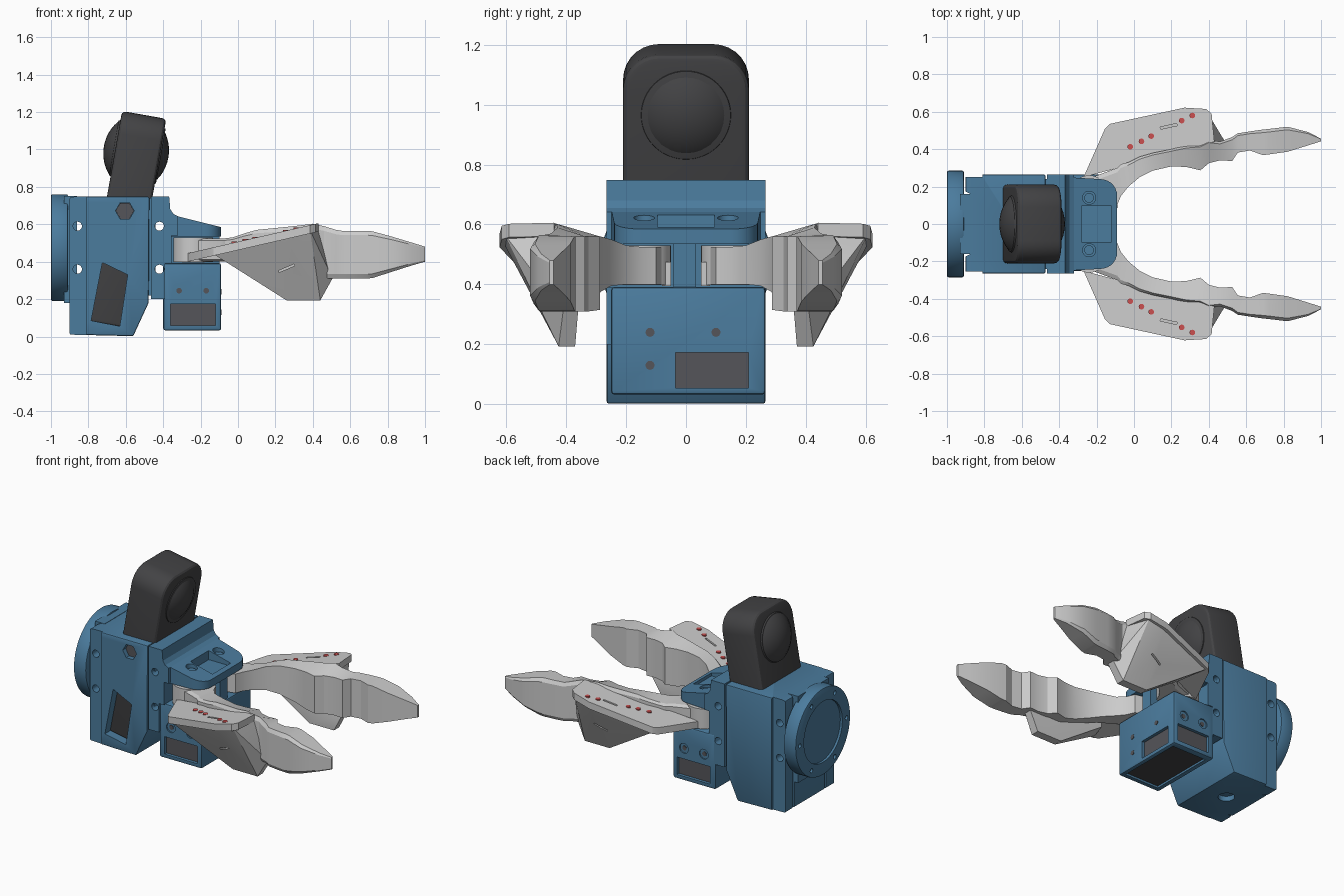
import bpy, bmesh, math
from mathutils import Vector, Matrix

if "Cube" in bpy.data.objects:
    bpy.data.objects.remove(bpy.data.objects["Cube"])


def material(name, rgb):
    m = bpy.data.materials.new(name)
    m.diffuse_color = (*rgb, 1)
    m.use_nodes = True
    m.node_tree.nodes["Principled BSDF"].inputs["Base Color"].default_value = m.diffuse_color
    return m


BLUE = material("blue", (0.07, 0.2, 0.34))
DARK = material("dark", (0.055, 0.055, 0.058))
SLATE = material("slate", (0.09, 0.09, 0.1))
RED = material("red", (0.6, 0.08, 0.08))


def activate(o):
    bpy.ops.object.select_all(action='DESELECT')
    o.select_set(True)
    bpy.context.view_layer.objects.active = o


def modify(o, kind, **props):
    m = o.modifiers.new(kind.lower(), kind)
    for k, v in props.items():
        setattr(m, k, v)
    activate(o)
    bpy.ops.object.modifier_apply(modifier=m.name)


def finish(name, bm, mat=None):
    bmesh.ops.recalc_face_normals(bm, faces=bm.faces)
    me = bpy.data.meshes.new(name)
    bm.to_mesh(me)
    bm.free()
    o = bpy.data.objects.new(name, me)
    bpy.context.collection.objects.link(o)
    if mat:
        me.materials.append(mat)
    return o


def prism(name, axis, pts, a, b, mat=None, bevel=0, segs=2):
    """Extrude a 2D outline along an axis from a to b."""
    to3 = {'x': lambda p, t: (t, p[0], p[1]), 'y': lambda p, t: (p[0], t, p[1]),
           'z': lambda p, t: (p[0], p[1], t)}[axis]
    bm = bmesh.new()
    lo = [bm.verts.new(to3(p, a)) for p in pts]
    hi = [bm.verts.new(to3(p, b)) for p in pts]
    bm.faces.new(lo)
    bm.faces.new(hi)
    n = len(pts)
    for i in range(n):
        bm.faces.new((lo[i], lo[(i + 1) % n], hi[(i + 1) % n], hi[i]))
    o = finish(name, bm, mat)
    if bevel:
        modify(o, 'BEVEL', width=bevel, segments=segs, limit_method='ANGLE', angle_limit=0.6)
    return o


def rect(x0, x1, y0, y1):
    return [(x0, y0), (x1, y0), (x1, y1), (x0, y1)]


def circle(cx, cy, r, n=24):
    return [(cx + r * math.cos(2 * math.pi * i / n), cy + r * math.sin(2 * math.pi * i / n)) for i in range(n)]


def arc(cx, cy, r, a0, a1, n=7):
    return [(cx + r * math.cos(math.radians(a0 + (a1 - a0) * i / n)),
             cy + r * math.sin(math.radians(a0 + (a1 - a0) * i / n))) for i in range(n + 1)]


def cut(o, *cutters):
    for c in cutters:
        modify(o, 'BOOLEAN', operation='DIFFERENCE', solver='EXACT', object=c)
        bpy.data.objects.remove(c)


def hull(name, pts):
    bm = bmesh.new()
    for p in pts:
        bm.verts.new(p)
    bmesh.ops.convex_hull(bm, input=bm.verts)
    bmesh.ops.delete(bm, geom=[v for v in bm.verts if not v.link_faces], context='VERTS')
    bmesh.ops.dissolve_limit(bm, angle_limit=0.02, verts=bm.verts, edges=bm.edges)
    return finish(name, bm)


def mirror(o):
    modify(o, 'MIRROR', use_axis=(False, True, False), use_mirror_merge=False)


# round mounting flange at the back, with a recess and bolt holes
flange = prism("mounting_flange", 'x', circle(0, 0.475, 0.285, 64), -1.0, -0.91, BLUE, 0.008)
cut(flange, prism("c", 'x', circle(0, 0.475, 0.2, 48), -1.1, -0.985))
for px, pz in circle(0, 0.475, 0.243, 6):
    cut(flange, prism("c", 'x', circle(px, pz, 0.014, 12), -1.1, -0.97))
prism("flange_neck", 'x', rect(-0.16, 0.16, 0.18, 0.75), -0.93, -0.86, BLUE)

# rear housing, slightly narrower at the back
body = prism("rear_housing", 'y', [(-0.9, 0.01), (-0.56, 0.002), (-0.478, 0.18), (-0.474, 0.748), (-0.87, 0.748),
                                   (-0.9, 0.745)], -0.265, 0.265, BLUE, 0.008)
cut(body, prism("c", 'y', [(-0.725, 0.395), (-0.59, 0.33), (-0.632, 0.055), (-0.785, 0.085)], -0.3, -0.2),
    prism("c", 'y', circle(-0.605, 0.672, 0.05, 6), -0.3, -0.22),
    prism("c", 'z', circle(-0.72, 0, 0.05), -0.1, 0.04),
    prism("c", 'z', rect(-0.95, -0.81, 0.25, 0.3), -0.1, 0.9),
    prism("c", 'z', rect(-0.95, -0.81, -0.3, -0.255), -0.1, 0.9),
    *[prism("c", 'z', [(-0.95, s * 0.2), (-0.95, s * 0.155), (-0.865, s * 0.155)], -0.1, 0.9) for s in (-1, 1)],
    *[prism("c", 'y', circle(-0.858, z, 0.024, 16), -0.3, 0.3) for z in (0.36, 0.59)])
prism("hex_nut", 'y', circle(-0.605, 0.672, 0.049, 6), -0.235, -0.21, SLATE)

# front bracket wall with a fillet into the visor
wall = prism("bracket_wall", 'y', [(-0.466, 0.2), (-0.39, 0.2), (-0.39, 0.39), (-0.355, 0.39), (-0.355, 0.54),
                                   (-0.32, 0.54), (-0.32, 0.642), (-0.345, 0.655), (-0.362, 0.68),
                                   (-0.368, 0.748), (-0.466, 0.748)], -0.265, 0.265, BLUE)
cut(wall, *[prism("c", 'y', circle(-0.42, z, 0.024, 16), -0.3, 0.3) for z in (0.36, 0.59)])
prism("housing_joint", 'y', rect(-0.5, -0.44, 0.22, 0.74), -0.24, 0.24, BLUE)

# visor above the finger pivots, sloping down to the front
visor = prism("visor", 'z', [(-0.36, -0.25)] + arc(-0.18, -0.15, 0.09, -90, 0) + arc(-0.18, 0.15, 0.09, 0, 90)
              + [(-0.36, 0.25)], 0.535, 0.66, BLUE)
for v in visor.data.vertices:
    if v.co.z > 0.6:
        v.co.z = 0.652 - 0.25 * (v.co.x + 0.36)
cut(visor, prism("c", 'z', rect(-0.28, -0.12, -0.095, 0.095), 0.572, 0.8),
    *[prism("c", 'z', circle(-0.24, s * 0.14, 0.035), 0.59, 0.8) for s in (-1, 1)])
for s in (-1, 1):
    prism("pivot_screw", 'z', circle(-0.24, s * 0.14, 0.026, 16), 0.58, 0.605, BLUE)
prism("centre_web", 'x', rect(-0.042, 0.034, 0.38, 0.55), -0.37, -0.1, BLUE)

# lower front box with windows on the front, both sides and underneath
box = prism("sensor_box", 'x', rect(-0.25, 0.265, 0.032, 0.392), -0.4, -0.09, BLUE, 0.012)
cut(box, prism("c", 'y', rect(-0.36, -0.12, 0.06, 0.175), -0.3, -0.225),
    prism("c", 'y', rect(-0.36, -0.12, 0.06, 0.175), 0.24, 0.3),
    prism("c", 'x', rect(-0.035, 0.208, 0.055, 0.172), -0.115, 0),
    prism("c", 'z', rect(-0.365, -0.115, -0.215, 0.225), 0, 0.05))
for x in (-0.315, -0.17):
    for y0, y1, edge in ((-0.3, -0.242, -0.24), (0.257, 0.3, 0.255)):
        cut(box, prism("c", 'y', circle(x, 0.245, 0.032), y0, y1))
        prism("side_screw", 'y', circle(x, 0.245, 0.015, 16), edge - 0.005, edge + 0.005, SLATE)
prism("side_panes", 'y', rect(-0.362, -0.118, 0.058, 0.177), -0.23, 0.245, SLATE)
prism("front_pane", 'x', rect(-0.037, 0.21, 0.053, 0.174), -0.14, -0.11, SLATE)
prism("floor_pane", 'z', rect(-0.366, -0.114, -0.216, 0.226), 0.045, 0.057, DARK)
for y, z in ((-0.12, 0.24), (0.1, 0.24), (-0.12, 0.13)):
    prism("front_screw", 'x', circle(y, z, 0.015, 16), -0.1, -0.087, SLATE)

# tilted camera head on its stem, lens bulging on both faces
head = prism("camera_head", 'x', [(-0.21, 0), (0.21, 0)] + arc(0.09, 1.022, 0.12, 0, 90)
             + arc(-0.09, 1.022, 0.12, 90, 180), -0.12, 0.12, DARK, 0.022, 3)
ring = prism("lens_ring", 'x', circle(0, 0.94, 0.15, 48), -0.13, 0.126, DARK, 0.004)
bm = bmesh.new()
bmesh.ops.create_uvsphere(bm, u_segments=40, v_segments=24, radius=1, matrix=Matrix.Translation((-0.008, 0, 0.94))
                          @ Matrix.Diagonal((0.175, 0.2, 0.2, 1)))
lens = finish("lens_dome", bm, DARK)
for o in (head, ring, lens):
    o.data.transform(Matrix.Translation((-0.70, 0, 0.06)) @ Matrix.Rotation(math.radians(10), 4, 'Y'))

# gripper finger: sections of (x, y inside, y outside, z bottom, z top)
STATIONS = [(-0.25, 0.06, 0.24, 0.4, 0.525), (-0.09, 0.10, 0.30, 0.4, 0.525), (-0.07, 0.15, 0.32, 0.4, 0.525),
            (-0.03, 0.2, 0.33, 0.4, 0.53), (0.03, 0.25, 0.36, 0.395, 0.55), (0.1, 0.285, 0.38, 0.375, 0.57),
            (0.2, 0.308, 0.4, 0.34, 0.58), (0.28, 0.305, 0.42, 0.315, 0.588), (0.355, 0.287, 0.43, 0.315, 0.597),
            (0.4, 0.325, 0.45, 0.31, 0.603), (0.46, 0.34, 0.44, 0.31, 0.59), (0.525, 0.337, 0.465, 0.31, 0.57),
            (0.555, 0.382, 0.485, 0.31, 0.565), (0.62, 0.393, 0.495, 0.31, 0.565), (0.69, 0.368, 0.505, 0.31, 0.565),
            (0.72, 0.372, 0.508, 0.313, 0.562), (0.82, 0.386, 0.52, 0.345, 0.535), (0.93, 0.42, 0.492, 0.38, 0.502),
            (1.0, 0.442, 0.456, 0.4, 0.48)]
bm = bmesh.new()
rings = []
for x, yi, yo, zb, zt in STATIONS:
    ym, dz = yo - 0.12 * (yo - yi), 0.09 * (zt - zb)
    rings.append([bm.verts.new((x, y, z)) for y, z in ((yi, zb), (ym, zb), (yo, zb + dz), (yo, zt - dz),
                                                       (ym, zt), (yi, min(zt, 0.56)))])
for r, q in zip(rings, rings[1:]):
    for i in range(6):
        bm.faces.new((r[i], r[(i + 1) % 6], q[(i + 1) % 6], q[i]))
bm.faces.new(rings[0])
bm.faces.new(rings[-1])
mirror(finish("finger", bm))
mirror(prism("finger_pivot_hub", 'z', circle(-0.24, 0.155, 0.105, 32), 0.398, 0.53))
mirror(prism("finger_stop", 'z', rect(-0.3, -0.18, 0.05, 0.08), 0.395, 0.475))


# flared guard plate along the outside of the finger
def plate_z(x):
    return 0.447 + 0.23 * (x + 0.26)


outline = [(-0.27, 0.25), (-0.155, 0.51), (-0.13, 0.535), (0.27, 0.622), (0.385, 0.615), (0.415, 0.59), (0.43, 0.44)]
plate = hull("guard_plate", [(x, y, plate_z(x) - d) for x, y in outline for d in (0, 0.045)])
# tapered skirt under the plate ending in a narrow fin
skirt = hull("guard_skirt", [(-0.13, 0.52, 0.44), (0.27, 0.615, 0.55), (0.385, 0.608, 0.57), (0.425, 0.45, 0.575),
                             (-0.05, 0.36, 0.40), (-0.05, 0.36, 0.45), (0.26, 0.37, 0.193), (0.26, 0.425, 0.193),
                             (0.44, 0.37, 0.193), (0.44, 0.425, 0.193), (0.505, 0.36, 0.31), (0.505, 0.41, 0.31)])


def slot(loc, size, angle, axis):
    c = prism("c", 'z', rect(-size[0] / 2, size[0] / 2, -size[1] / 2, size[1] / 2), -size[2] / 2, size[2] / 2)
    c.data.transform(Matrix.Translation(Vector(loc)) @ Matrix.Rotation(math.radians(angle), 4, axis))
    return c


for o in (plate, skirt):
    cut(o, slot((0.185, 0.522, 0.5), (0.09, 0.012, 0.1 if o is skirt else 0.5), 12, 'Z'))
cut(skirt, slot((0.26, 0.51, 0.365), (0.09, 0.04, 0.01), -23, 'Y'))
mirror(plate)
mirror(skirt)

# red indicator dots set along the plate
for x, y in ((-0.02, 0.413), (0.04, 0.442), (0.092, 0.47), (0.255, 0.553), (0.312, 0.58)):
    z = plate_z(x)
    mirror(prism("indicator_dot", 'z', circle(x, y, 0.015, 16), z - 0.02, z + 0.005, RED))

# crisp edges, smooth curves
bpy.ops.object.select_all(action='SELECT')
bpy.ops.object.shade_smooth_by_angle(angle=math.radians(25))
